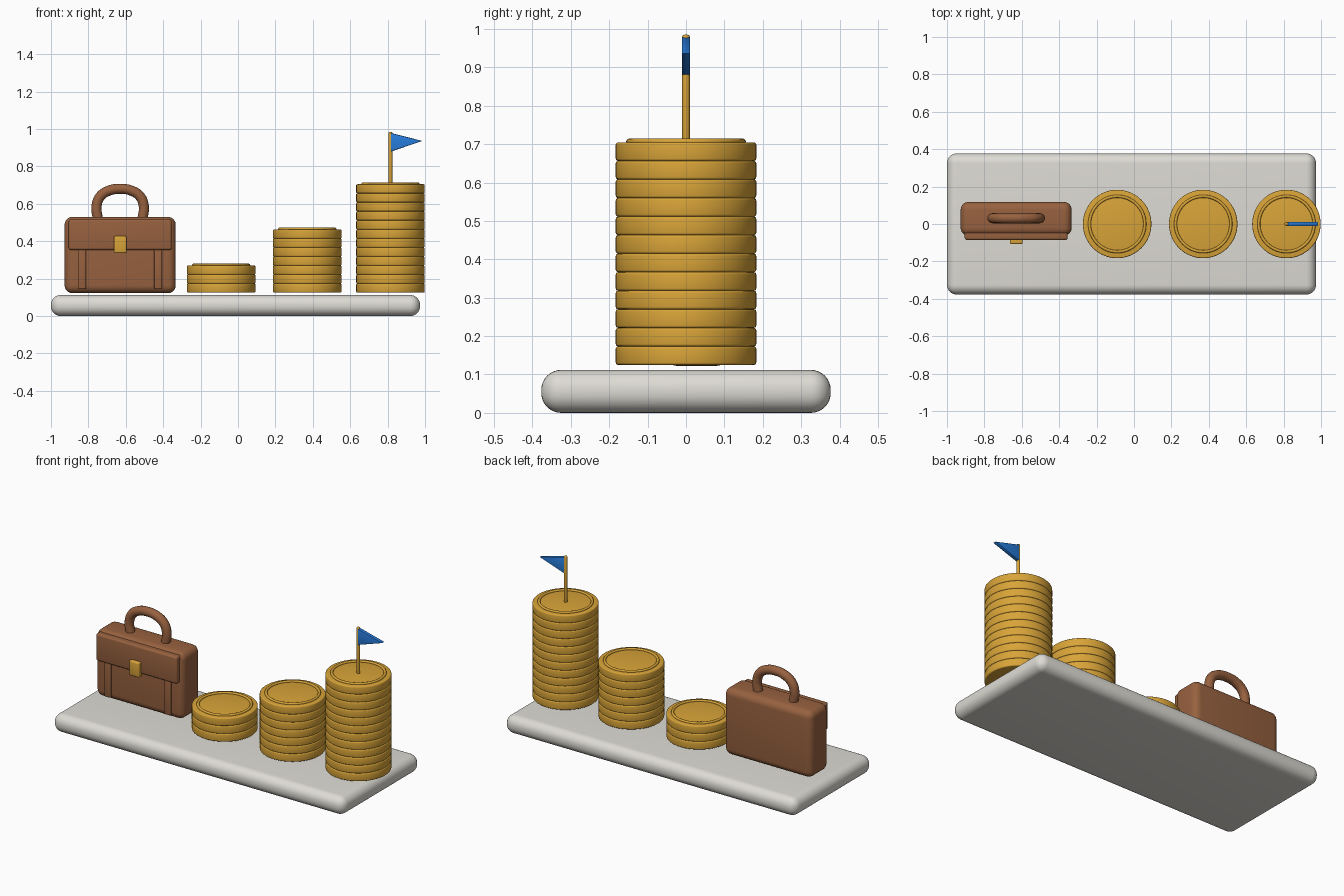
import bpy, bmesh
from math import radians
from mathutils import Vector

if "Cube" in bpy.data.objects:
    bpy.data.objects.remove(bpy.data.objects["Cube"])


def material(name, rgb):
    m = bpy.data.materials.new(name)
    m.diffuse_color = (*rgb, 1)
    m.use_nodes = True
    m.node_tree.nodes["Principled BSDF"].inputs["Base Color"].default_value = m.diffuse_color
    return m


STONE = material("stone", (0.73, 0.71, 0.66))
GOLD = material("gold", (0.69, 0.37, 0.04))
LEATHER = material("leather", (0.31, 0.12, 0.05))
BLUE = material("blue", (0.02, 0.20, 0.70))


def finish(obj, name, mat, bevel=0, segments=4):
    obj.name = name
    obj.data.materials.append(mat)
    bpy.context.view_layer.objects.active = obj
    if bevel:
        b = obj.modifiers.new("bevel", 'BEVEL')
        b.width, b.segments = bevel, segments
        b.limit_method, b.angle_limit = 'ANGLE', radians(40)
        bpy.ops.object.modifier_apply(modifier=b.name)
    bpy.ops.object.select_all(action='DESELECT')
    obj.select_set(True)
    bpy.ops.object.shade_smooth_by_angle(angle=radians(35))
    return obj


def box(name, lo, hi, mat, bevel, segments=4):
    lo, hi = Vector(lo), Vector(hi)
    bpy.ops.mesh.primitive_cube_add(size=1, location=(lo + hi) / 2)
    obj = bpy.context.object
    obj.scale = hi - lo
    bpy.ops.object.transform_apply(location=False, rotation=False, scale=True)
    return finish(obj, name, mat, bevel, segments)


def cylinder(name, x, z0, z1, r, mat, bevel, verts=64):
    bpy.ops.mesh.primitive_cylinder_add(vertices=verts, radius=r, depth=z1 - z0,
                                        location=(x, 0, (z0 + z1) / 2))
    return finish(bpy.context.object, name, mat, bevel, 3)


# Base slab with rounded rim
box("base", (-1, -0.377, 0), (0.973, 0.377, 0.112), STONE, 0.052, 8)

# Coin stacks, each topped with a raised rim
COIN_Z, COIN_H, COIN_R = 0.125, 0.0483, 0.183
for s, (x, count) in enumerate(((-0.09, 3), (0.37, 7), (0.815, 12)), 1):
    for i in range(count):
        z = COIN_Z + i * COIN_H
        cylinder(f"coin_{s}_{i + 1}", x, z, z + COIN_H, COIN_R, GOLD, 0.006)
    bpy.ops.mesh.primitive_torus_add(major_radius=0.148, minor_radius=0.008,
                                     major_segments=64, minor_segments=12,
                                     location=(x, 0, COIN_Z + count * COIN_H + 0.002))
    finish(bpy.context.object, f"coin_rim_{s}", GOLD)

# Flag pole with rounded tip
cylinder("flag_pole", 0.815, 0.69, 0.985, 0.01, GOLD, 0.006, 24)

# Triangular pennant
bm = bmesh.new()
face = bm.faces.new([bm.verts.new((x, -0.011, z))
                     for x, z in ((0.817, 0.879), (0.986, 0.936), (0.817, 0.979))])
ext = bmesh.ops.extrude_face_region(bm, geom=[face])
bmesh.ops.translate(bm, vec=(0, 0.022, 0),
                    verts=[v for v in ext["geom"] if isinstance(v, bmesh.types.BMVert)])
bmesh.ops.recalc_face_normals(bm, faces=bm.faces)
mesh = bpy.data.meshes.new("flag")
bm.to_mesh(mesh)
bm.free()
flag = bpy.data.objects.new("flag", mesh)
bpy.context.collection.objects.link(flag)
finish(flag, "flag", BLUE, 0.004, 2)

# Briefcase body, front flap, straps and clasp
CX = -0.63
box("briefcase_body", (CX - 0.297, -0.062, 0.122), (CX + 0.297, 0.118, 0.53), LEATHER, 0.042, 6)
box("briefcase_flap", (CX - 0.275, -0.086, 0.353), (CX + 0.275, -0.03, 0.518), LEATHER, 0.012)
for side, name in ((-1, "left"), (1, "right")):
    x = CX + side * 0.203
    box(f"briefcase_strap_{name}", (x - 0.021, -0.077, 0.144), (x + 0.021, -0.04, 0.38), LEATHER, 0.006, 3)
box("briefcase_clasp", (CX - 0.034, -0.108, 0.336), (CX + 0.034, -0.07, 0.427), GOLD, 0.008, 3)

# Arched handle swept along a smooth curve
half = ((-0.119, 0.515), (-0.126, 0.59), (-0.105, 0.641), (-0.058, 0.671))
path = [*half, (0, 0.68), *[(-x, z) for x, z in reversed(half)]]
curve = bpy.data.curves.new("handle_curve", 'CURVE')
curve.dimensions = '3D'
curve.bevel_depth, curve.bevel_resolution, curve.resolution_u = 0.027, 6, 8
curve.use_fill_caps = True
spline = curve.splines.new('BEZIER')
spline.bezier_points.add(len(path) - 1)
for p, (x, z) in zip(spline.bezier_points, path):
    p.co = (CX + x, 0.031, z)
    p.handle_left_type = p.handle_right_type = 'AUTO'
handle = bpy.data.objects.new("briefcase_handle", curve)
bpy.context.collection.objects.link(handle)
bpy.ops.object.select_all(action='DESELECT')
handle.select_set(True)
bpy.context.view_layer.objects.active = handle
bpy.ops.object.convert(target='MESH')
finish(bpy.context.object, "briefcase_handle", LEATHER)
